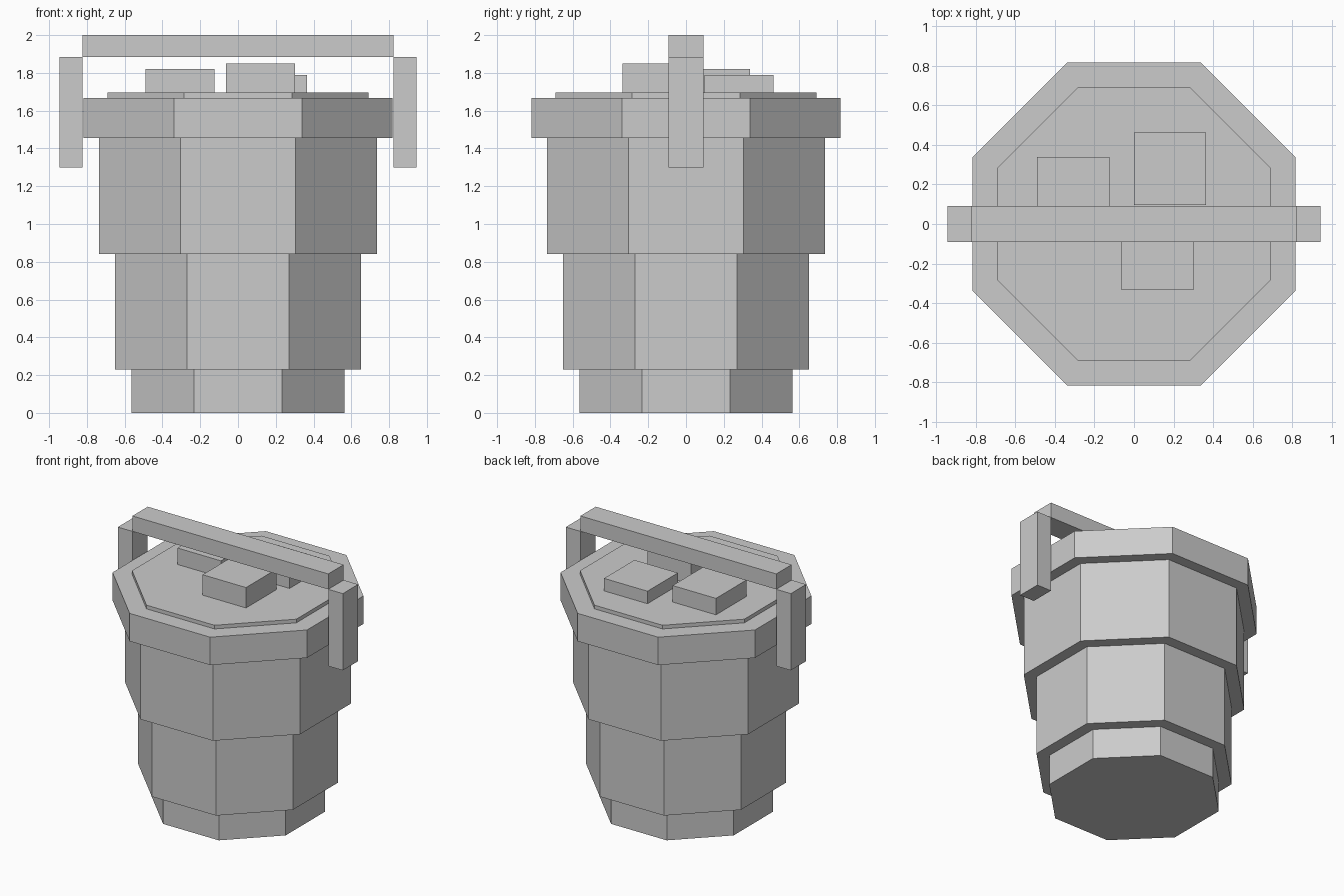
import bpy, math

if "Cube" in bpy.data.objects:
    bpy.data.objects.remove(bpy.data.objects["Cube"])

# One flat grey for the whole model
grey = bpy.data.materials.new("plain_grey")
grey.diffuse_color = (0.6, 0.6, 0.6, 1)
grey.use_nodes = True
grey.node_tree.nodes["Principled BSDF"].inputs["Base Color"].default_value = grey.diffuse_color


def finish(name):
    ob = bpy.context.object
    ob.name = name
    ob.data.materials.append(grey)
    return ob


def octagon(name, apothem, z0, z1):
    """Regular eight-sided prism with flat sides facing the axes."""
    bpy.ops.mesh.primitive_cylinder_add(
        vertices=8, radius=apothem / math.cos(math.pi / 8), depth=z1 - z0,
        location=(0, 0, (z0 + z1) / 2), rotation=(0, 0, math.pi / 8))
    return finish(name)


def box(name, lo, hi):
    bpy.ops.mesh.primitive_cube_add(
        size=1, location=[(a + b) / 2 for a, b in zip(lo, hi)])
    ob = finish(name)
    ob.scale = [b - a for a, b in zip(lo, hi)]
    return ob


# Stepped bucket body, rim and contents
octagon("bucket_base", 0.565, 0.0, 0.23)
octagon("bucket_lower", 0.65, 0.23, 0.84)
octagon("bucket_upper", 0.735, 0.84, 1.455)
octagon("bucket_rim", 0.817, 1.455, 1.667)
octagon("contents", 0.69, 1.667, 1.695)

# Square chunks resting on the contents
S = 0.365
for name, x, y, top in (("chunk_left", -0.49, -0.025, 1.82),
                        ("chunk_back", 0.0, 0.097, 1.79),
                        ("chunk_front", -0.063, -0.335, 1.85)):
    box(name, (x, y, 1.695), (x + S, y + S, top))

# Carrying handle: top bar and two arms
box("handle_bar", (-0.823, -0.092, 1.883), (0.823, 0.092, 2.0))
for side, x0, x1 in (("left", -0.945, -0.823), ("right", 0.823, 0.945)):
    box("handle_arm_" + side, (x0, -0.092, 1.30), (x1, 0.092, 1.883))
